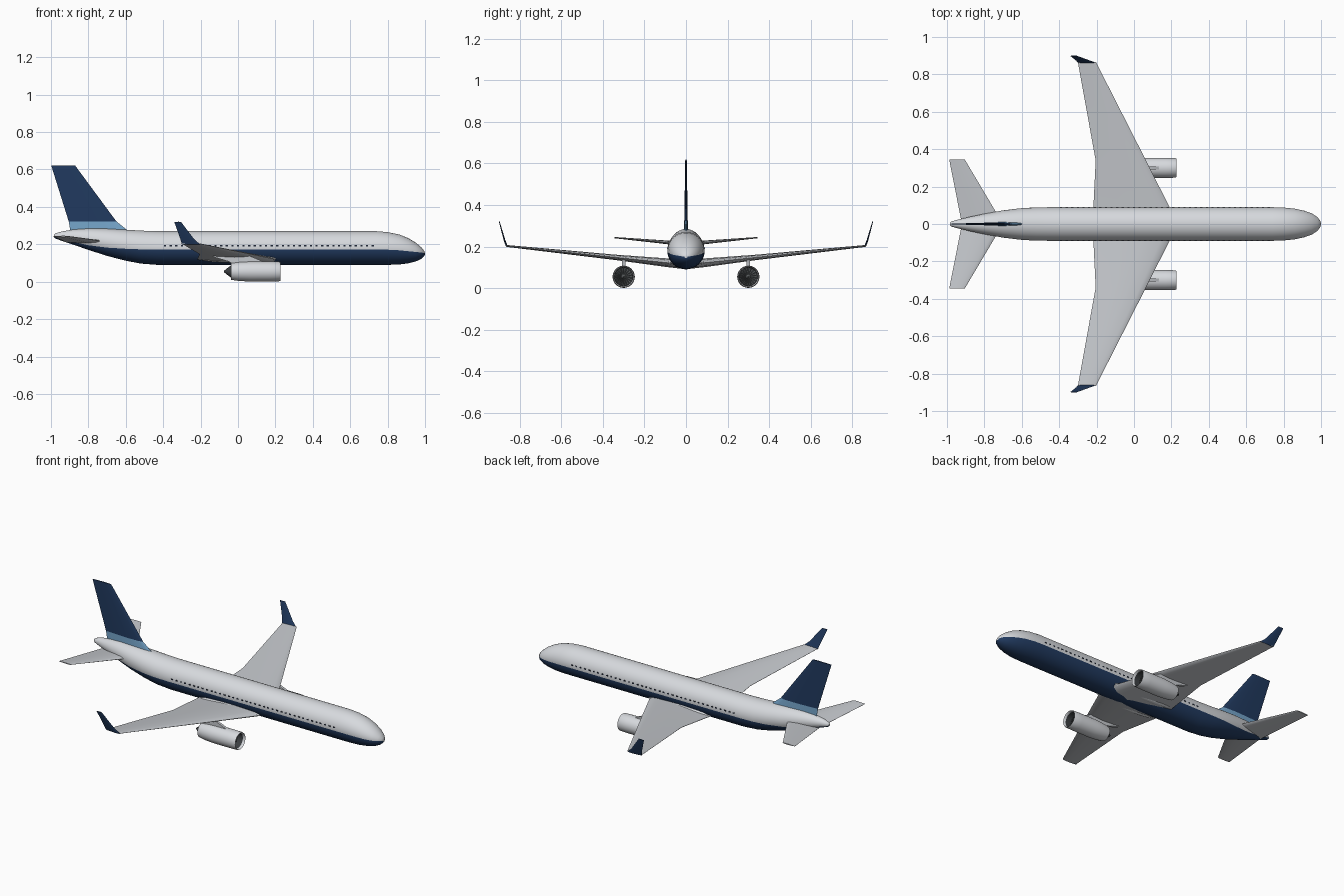
import bpy, bmesh, math
from mathutils import Vector, Matrix

if "Cube" in bpy.data.objects:
    bpy.data.objects.remove(bpy.data.objects["Cube"])


def material(name, rgb):
    m = bpy.data.materials.new(name)
    m.diffuse_color = (*rgb, 1)
    m.use_nodes = True
    m.node_tree.nodes["Principled BSDF"].inputs["Base Color"].default_value = m.diffuse_color
    return m


WHITE = material("body_white", (0.68, 0.70, 0.73))
GREY = material("wing_grey", (0.56, 0.58, 0.61))
NAVY = material("navy_blue", (0.015, 0.042, 0.115))
SKY = material("light_blue", (0.18, 0.38, 0.60))
DARK = material("engine_dark", (0.045, 0.05, 0.055))
BLADE = material("blade_grey", (0.11, 0.12, 0.125))
GLASS = material("window_dark", (0.012, 0.018, 0.035))


def finish(name, bm, mats, angle=35):
    bmesh.ops.recalc_face_normals(bm, faces=bm.faces)
    me = bpy.data.meshes.new(name)
    bm.to_mesh(me)
    bm.free()
    ob = bpy.data.objects.new(name, me)
    bpy.context.collection.objects.link(ob)
    for m in mats:
        me.materials.append(m)
    bpy.ops.object.select_all(action='DESELECT')
    ob.select_set(True)
    bpy.context.view_layer.objects.active = ob
    bpy.ops.object.shade_smooth_by_angle(angle=math.radians(angle))
    return ob


def loft(name, rings, mats, pick=None, angle=35, caps=True):
    """Skin closed rings of points; pick(i) gives the material of strip i."""
    bm = bmesh.new()
    rows = [[bm.verts.new(p) for p in r] for r in rings]
    n = len(rows[0])
    for a, b in zip(rows, rows[1:]):
        for i in range(n):
            f = bm.faces.new((a[i], a[(i + 1) % n], b[(i + 1) % n], b[i]))
            f.material_index = pick(i) if pick else 0
    if caps:
        bm.faces.new(rows[0])
        bm.faces.new(rows[-1])
    return finish(name, bm, mats, angle)


def foil(le, te, up, thick):
    """Aerofoil section between a leading and a trailing edge point."""
    shape = [(0.03, 0.2), (0.12, 0.38), (0.35, 0.5), (0.65, 0.34), (1, 0.03)]
    le, te, up = Vector(le), Vector(te), Vector(up).normalized()
    top = [le.lerp(te, u) + up * thick * h for u, h in shape]
    low = [le.lerp(te, u) - up * thick * h for u, h in shape]
    return [le] + top + low[::-1]


# Fuselage: x, top, bottom, half width, height of the paint line
stations = [
    (-0.985, 0.250, 0.238, 0.006, 0.243), (-0.975, 0.259, 0.230, 0.014, 0.238),
    (-0.94, 0.269, 0.218, 0.024, 0.229), (-0.88, 0.279, 0.198, 0.038, 0.212),
    (-0.80, 0.285, 0.170, 0.055, 0.195), (-0.70, 0.284, 0.138, 0.073, 0.182),
    (-0.60, 0.278, 0.112, 0.085, 0.176), (-0.52, 0.273, 0.097, 0.089, 0.173),
    (-0.43, 0.270, 0.090, 0.090, 0.172), (0.74, 0.270, 0.090, 0.090, 0.172),
    (0.80, 0.265, 0.090, 0.088, 0.171), (0.86, 0.253, 0.092, 0.082, 0.168),
    (0.91, 0.233, 0.098, 0.071, 0.163), (0.95, 0.209, 0.108, 0.057, 0.159),
    (0.98, 0.184, 0.122, 0.038, 0.156), (0.994, 0.167, 0.135, 0.020, 0.153),
    (0.999, 0.156, 0.145, 0.007, 0.151)]
UP, LOW = 24, 16


def body_ring(x, top, bot, w, line):
    c, h = (top + bot) / 2, (top - bot) / 2
    a = math.asin(max(-0.95, min(0.95, (line - c) / h)))
    angs = [a + (math.pi - 2 * a) * i / UP for i in range(UP)]
    angs += [math.pi - a + (math.pi + 2 * a) * i / LOW for i in range(LOW)]
    return [(x, w * math.cos(t), c + h * math.sin(t)) for t in angs]


loft("fuselage", [body_ring(*s) for s in stations], [WHITE, NAVY],
     lambda i: 0 if i < UP else 1, 50)

# Tail fin with a light stripe at its foot
stripe_top = foil((-0.65, 0, 0.322), (-0.905, 0, 0.322), (0, 1, 0), 0.017)
loft("fin_stripe", [foil((-0.575, 0, 0.262), (-0.895, 0, 0.262), (0, 1, 0), 0.022),
                    stripe_top], [SKY])
loft("tail_fin", [stripe_top, foil((-0.87, 0, 0.62), (-0.998, 0, 0.62), (0, 1, 0), 0.007)],
     [NAVY])


def spin(name, profile, mat, centre, angle=35, close=False):
    """Turn an (x, radius) profile around the x axis."""
    n = 32
    rings = [[(centre[0] + x, centre[1] + r * math.cos(k * math.tau / n),
               centre[2] + r * math.sin(k * math.tau / n)) for k in range(n)]
             for x, r in profile]
    return loft(name, rings, [mat], angle=angle, caps=close)


for side, tag in ((1, "left"), (-1, "right")):
    # Main wing: y, leading x, trailing x, z, thickness
    wing = [(0.0, 0.235, -0.22, 0.113, 0.045), (0.09, 0.19, -0.217, 0.122, 0.042),
            (0.34, 0.064, -0.205, 0.148, 0.026), (0.865, -0.203, -0.300, 0.203, 0.009)]
    loft("wing_" + tag, [foil((l, side * y, z), (t, side * y, z), (0, 0, 1), th)
                         for y, l, t, z, th in wing], [GREY])

    # Winglet
    lean = (0, -side, 0.3)
    loft("winglet_" + tag,
         [foil((-0.203, side * 0.862, 0.200), (-0.300, side * 0.862, 0.200), lean, 0.009),
          foil((-0.235, side * 0.873, 0.228), (-0.308, side * 0.873, 0.228), lean, 0.008),
          foil((-0.305, side * 0.899, 0.32), (-0.341, side * 0.899, 0.32), lean, 0.004)],
         [NAVY])

    # Tailplane
    loft("tailplane_" + tag,
         [foil((-0.70, 0, 0.212), (-0.92, 0, 0.212), (0, 0, 1), 0.022),
          foil((-0.905, side * 0.345, 0.243), (-0.988, side * 0.345, 0.243), (0, 0, 1), 0.006)],
         [GREY])

    # Fairing where the wing meets the body
    bm = bmesh.new()
    bmesh.ops.create_uvsphere(bm, u_segments=24, v_segments=12, radius=1,
                              matrix=Matrix.Translation((0, side * 0.076, 0.122))
                              @ Matrix.Diagonal((0.205, 0.022, 0.021, 1)))
    finish("wing_fairing_" + tag, bm, [WHITE], 60)

    # Engine: cowling, fan, spinner and exhaust cone
    c = (0, side * 0.30, 0.0545)
    spin("engine_cowling_" + tag,
         [(0.17, 0.044), (0.21, 0.045), (0.222, 0.0475), (0.226, 0.050), (0.218, 0.0525),
          (0.17, 0.0535), (0.06, 0.0535), (0.0, 0.050), (-0.038, 0.044), (-0.038, 0.038),
          (0.0, 0.038)], WHITE, c)
    spin("intake_liner_" + tag, [(0.171, 0.0), (0.171, 0.0438), (0.212, 0.0448)], DARK, c)
    spin("exhaust_cone_" + tag, [(0.0, 0.0385), (-0.036, 0.034), (-0.075, 0.004)],
         DARK, c, close=True)
    spin("spinner_" + tag, [(0.172, 0.013), (0.185, 0.010), (0.198, 0.002)],
         BLADE, c, close=True)
    bm = bmesh.new()
    for k in range(18):
        a = k * math.tau / 18
        pts = [(0.178, 0.010, a), (0.178, 0.043, a - 0.09),
               (0.173, 0.043, a + 0.11), (0.173, 0.010, a + 0.2)]
        bm.faces.new([bm.verts.new((x, c[1] + r * math.cos(t), c[2] + r * math.sin(t)))
                      for x, r, t in pts])
    finish("fan_blades_" + tag, bm, [BLADE])

    # Pylon from cowling up to wing
    outline = [(0.14, 0.104), (0.12, 0.114), (0.05, 0.143), (-0.10, 0.143),
               (-0.14, 0.135), (-0.05, 0.108), (-0.02, 0.092), (0.10, 0.098)]
    loft("pylon_" + tag, [[(x, c[1] + d, z) for x, z in outline] for d in (-0.008, 0.008)],
         [GREY])

    # Cabin windows
    bm = bmesh.new()
    for k in range(38):
        bmesh.ops.create_cube(bm, size=1, matrix=Matrix.Translation(
            (-0.39 + k * 0.03, side * 0.0888, 0.192)) @ Matrix.Diagonal((0.012, 0.004, 0.007, 1)))
    finish("cabin_windows_" + tag, bm, [GLASS])
